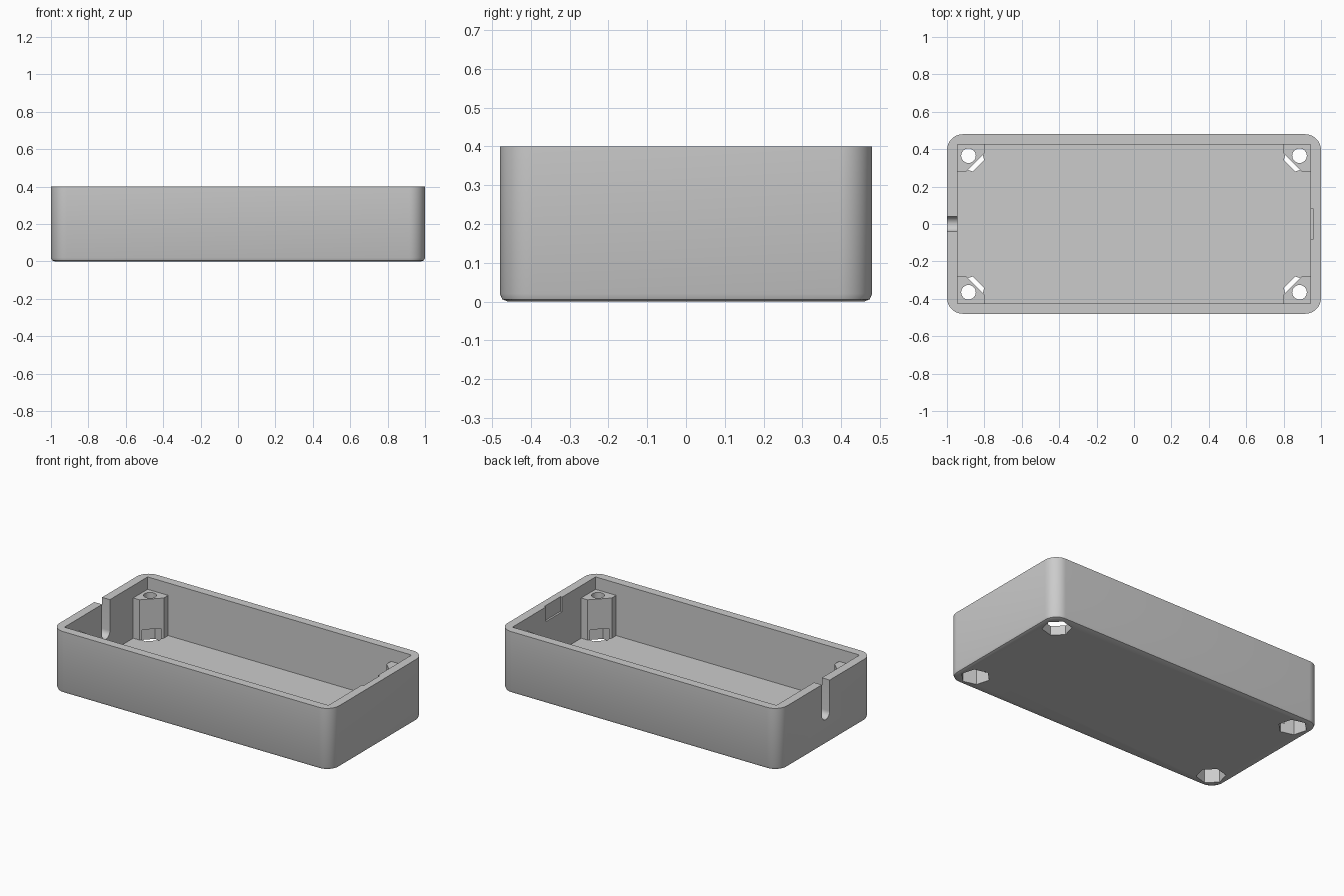
import bpy, bmesh, math
from mathutils import Matrix

cube = bpy.data.objects.get("Cube")
if cube:
    bpy.data.objects.remove(cube, do_unlink=True)

grey = bpy.data.materials.new("plain grey")
grey.use_nodes = True
colour = (0.6, 0.6, 0.6, 1)
grey.diffuse_color = colour
grey.node_tree.nodes["Principled BSDF"].inputs["Base Color"].default_value = colour

HX, HY, TOP = 1.0, 0.48, 0.40        # outer half sizes and height
IX, IY, FLOOR = 0.944, 0.425, 0.06   # cavity half sizes and floor level
POST_TOP, NUT_TOP = 0.32, 0.125
SCREW_X, SCREW_Y = 0.885, 0.365


def to_object(name, bm):
    bmesh.ops.recalc_face_normals(bm, faces=bm.faces[:])
    mesh = bpy.data.meshes.new(name)
    bm.to_mesh(mesh)
    bm.free()
    mesh.materials.append(grey)
    obj = bpy.data.objects.new(name, mesh)
    bpy.context.collection.objects.link(obj)
    return obj


def prism(name, outline, z0, z1):
    """Extrude a flat outline from z0 to z1."""
    bm = bmesh.new()
    face = bm.faces.new([bm.verts.new((x, y, z0)) for x, y in outline])
    top = bmesh.ops.extrude_face_region(bm, geom=[face])["geom"]
    for v in top:
        if isinstance(v, bmesh.types.BMVert):
            v.co.z = z1
    return to_object(name, bm)


def box(name, x0, x1, y0, y1, z0, z1):
    return prism(name, [(x0, y0), (x1, y0), (x1, y1), (x0, y1)], z0, z1)


def circle(cx, cy, r, sides, turn=0.0):
    steps = [turn + math.tau * i / sides for i in range(sides)]
    return [(cx + r * math.cos(a), cy + r * math.sin(a)) for a in steps]


def combine(target, other, operation):
    """Apply a boolean and remove the helper object."""
    mod = target.modifiers.new(operation.lower(), "BOOLEAN")
    mod.operation, mod.solver, mod.object = operation, "EXACT", other
    bpy.context.view_layer.objects.active = target
    bpy.ops.object.modifier_apply(modifier=mod.name)
    bpy.data.objects.remove(other, do_unlink=True)


# Outer block with round corners and a softened bottom edge
bm = bmesh.new()
bmesh.ops.create_cube(bm, size=1, matrix=Matrix.Translation((0, 0, TOP / 2))
                      @ Matrix.Diagonal((2 * HX, 2 * HY, TOP, 1)))
upright = [e for e in bm.edges if abs(e.verts[0].co.z - e.verts[1].co.z) > 0.1]
bmesh.ops.bevel(bm, geom=upright, offset=0.085, segments=12, profile=0.5, affect="EDGES")
bottom = [e for e in bm.edges if all(v.co.z < 0.001 for v in e.verts)]
bmesh.ops.bevel(bm, geom=bottom, offset=0.02, segments=2, profile=0.5, affect="EDGES")
case = to_object("enclosure_base", bm)

# Open cavity
combine(case, box("cavity", -IX, IX, -IY, IY, FLOOR, TOP + 0.1), "DIFFERENCE")

corners = [(sx, sy) for sx in (-1, 1) for sy in (-1, 1)]

# Corner screw posts, sunk a little into walls and floor
POST = [(0.96, 0.44), (0.797, 0.44), (0.797, 0.38), (0.899, 0.278), (0.96, 0.278)]
for sx, sy in corners:
    outline = [(sx * x, sy * y) for x, y in POST]
    combine(case, prism("post", outline, FLOOR - 0.02, POST_TOP), "UNION")

# Screw holes and hexagonal nut pockets, one flat facing the chamfer
for sx, sy in corners:
    cx, cy = sx * SCREW_X, sy * SCREW_Y
    nut = circle(cx, cy, 0.0866, 6, math.radians(sx * sy * 45 + 30))
    combine(case, prism("nut_pocket", nut, -0.1, NUT_TOP), "DIFFERENCE")
    hole = circle(cx, cy, 0.039, 32)
    combine(case, prism("screw_hole", hole, 0.1, TOP + 0.1), "DIFFERENCE")

# Round-bottomed cable slot in one end wall
SLOT_R, SLOT_Z = 0.04, 0.20
arc = [(SLOT_R * math.cos(a), SLOT_Z + SLOT_R * math.sin(a))
       for a in (math.pi + math.pi * i / 16 for i in range(17))]
profile = arc + [(SLOT_R, TOP + 0.1), (-SLOT_R, TOP + 0.1)]
bm = bmesh.new()
face = bm.faces.new([bm.verts.new((-1.1, y, z)) for y, z in profile])
far = bmesh.ops.extrude_face_region(bm, geom=[face])["geom"]
for v in far:
    if isinstance(v, bmesh.types.BMVert):
        v.co.x = -0.9
combine(case, to_object("cable_slot", bm), "DIFFERENCE")

# Shallow recess at the rim of the other end wall
combine(case, box("recess", 0.9, IX + 0.012, -0.083, 0.083, 0.305, TOP + 0.1), "DIFFERENCE")

# Smooth rounded walls, keep edges crisp
bpy.ops.object.select_all(action="DESELECT")
case.select_set(True)
bpy.context.view_layer.objects.active = case
bpy.ops.object.shade_smooth_by_angle(angle=math.radians(30))
